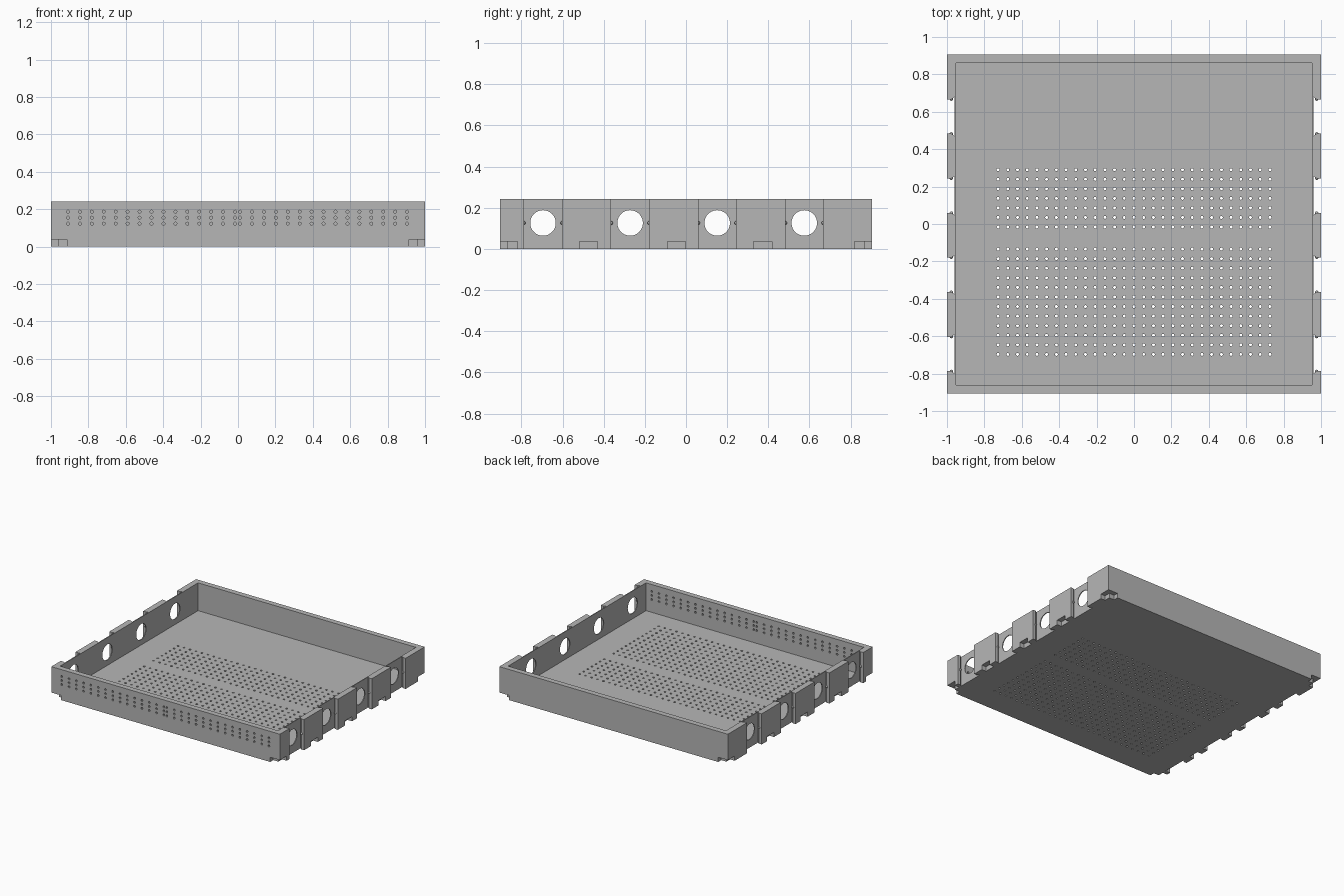
import bpy, bmesh
from math import radians
from mathutils import Matrix, Vector

cube = bpy.data.objects.get("Cube")
if cube:
    bpy.data.objects.remove(cube, do_unlink=True)

grey = bpy.data.materials.new("light_grey")
grey.use_nodes = True
color = (0.47, 0.47, 0.47, 1)
grey.diffuse_color = color
grey.node_tree.nodes["Principled BSDF"].inputs["Base Color"].default_value = color

W, D, H = 1.0, 0.905, 0.242      # half width, half depth, height
SKIN_X, SKIN_Y = 0.96, 0.867     # outer face of the thin walls
FOLD = 0.037                     # height of the foot recesses
HOLE_Z = 0.126
BAYS = [-0.695 + 0.4233 * i for i in range(4)]


def finish(name, bm):
    bmesh.ops.recalc_face_normals(bm, faces=bm.faces)
    mesh = bpy.data.meshes.new(name)
    bm.to_mesh(mesh)
    bm.free()
    mesh.materials.append(grey)
    obj = bpy.data.objects.new(name, mesh)
    bpy.context.collection.objects.link(obj)
    return obj


def box(bm, lo, hi):
    lo, hi = Vector(lo), Vector(hi)
    m = Matrix.Translation((lo + hi) / 2) @ Matrix.Diagonal((*(hi - lo), 1))
    bmesh.ops.create_cube(bm, size=1, matrix=m)


def cylinder(bm, centre, radius, length, axis, sides):
    turn = {"X": Matrix.Rotation(radians(90), 4, "Y"),
            "Y": Matrix.Rotation(radians(90), 4, "X"),
            "Z": Matrix.Identity(4)}[axis]
    bmesh.ops.create_cone(bm, cap_ends=True, segments=sides, radius1=radius,
                          radius2=radius, depth=length,
                          matrix=Matrix.Translation(centre) @ turn)


def prism(bm, outline, z0, z1):
    face = bm.faces.new([bm.verts.new((x, y, z0)) for x, y in outline])
    top = bmesh.ops.extrude_face_region(bm, geom=[face])["geom"]
    bmesh.ops.translate(bm, vec=(0, 0, z1 - z0),
                        verts=[v for v in top if isinstance(v, bmesh.types.BMVert)])


def cut(obj, bm, name):
    cutter = finish(name, bm)
    cutter.hide_render = True
    mod = obj.modifiers.new(name, "BOOLEAN")
    mod.operation = "DIFFERENCE"
    mod.solver = "MANIFOLD"
    mod.object = cutter
    bpy.ops.object.select_all(action="DESELECT")
    bpy.context.view_layer.objects.active = obj
    obj.select_set(True)
    bpy.ops.object.modifier_apply(modifier=mod.name)
    bpy.data.objects.remove(cutter, do_unlink=True)


# Tray body
bm = bmesh.new()
box(bm, (-W, -D, 0), (W, D, H))
tray = finish("tray", bm)

# Inner cavity
bm = bmesh.new()
box(bm, (-0.953, -0.862, 0.022), (0.953, 0.862, 1))
cut(tray, bm, "cavity_cutter")

# Dovetail bays between the side ribs
bm = bmesh.new()
for s in (-1, 1):
    for y in BAYS:
        prism(bm, [(s * SKIN_X, y - 0.104), (s * 0.976, y - 0.092),
                   (s * 1.1, y - 0.092), (s * 1.1, y + 0.092),
                   (s * 0.976, y + 0.092), (s * SKIN_X, y + 0.104)], -0.1, 0.5)
cut(tray, bm, "bay_cutter")

# Foot recesses along the sides and at the corners
bm = bmesh.new()
for s in (-1, 1):
    spans = [(y - 0.044, y + 0.044) for y in (-0.474, -0.047, 0.373)]
    spans += [(-1, -0.82), (0.82, 1)]
    for y0, y1 in spans:
        box(bm, (s * 1.03 - 0.07, y0, -0.1), (s * 1.03 + 0.07, y1, FOLD))
cut(tray, bm, "side_foot_cutter")

bm = bmesh.new()
for sx in (-1, 1):
    for sy in (-1, 1):
        box(bm, (sx * 1.015 - 0.1, sy * 0.967 - 0.1, -0.1),
            (sx * 1.015 + 0.1, sy * 0.967 + 0.1, FOLD))
cut(tray, bm, "corner_foot_cutter")

# Round cable openings in the side walls
bm = bmesh.new()
for s in (-1, 1):
    for y in BAYS:
        cylinder(bm, (s * SKIN_X, y, HOLE_Z), 0.062, 0.1, "X", 40)
cut(tray, bm, "opening_cutter")

# Perforated front wall
bm = bmesh.new()
for start in (-0.909, 0.011):
    for i in range(15):
        for z in (0.123, 0.155, 0.187):
            cylinder(bm, (start + 0.0638 * i, -0.885, z), 0.008, 0.1, "Y", 10)
cut(tray, bm, "front_vent_cutter")

# Perforated floor in two fields
bm = bmesh.new()
rows = [0.29 - 0.051 * i for i in range(7)] + [-0.134 - 0.0512 * i for i in range(12)]
for y in rows:
    for i in range(29):
        cylinder(bm, (0.0519 * (i - 14), y, 0.01), 0.008, 0.1, "Z", 10)
cut(tray, bm, "floor_vent_cutter")

# Snap nubs on the rib flanks
bm = bmesh.new()
for s in (-1, 1):
    for y in BAYS:
        for e in (-1, 1):
            bmesh.ops.create_uvsphere(
                bm, u_segments=12, v_segments=8, radius=0.009,
                matrix=Matrix.Translation((s * 0.977, y + e * 0.093, HOLE_Z)))
finish("snap_nubs", bm)
